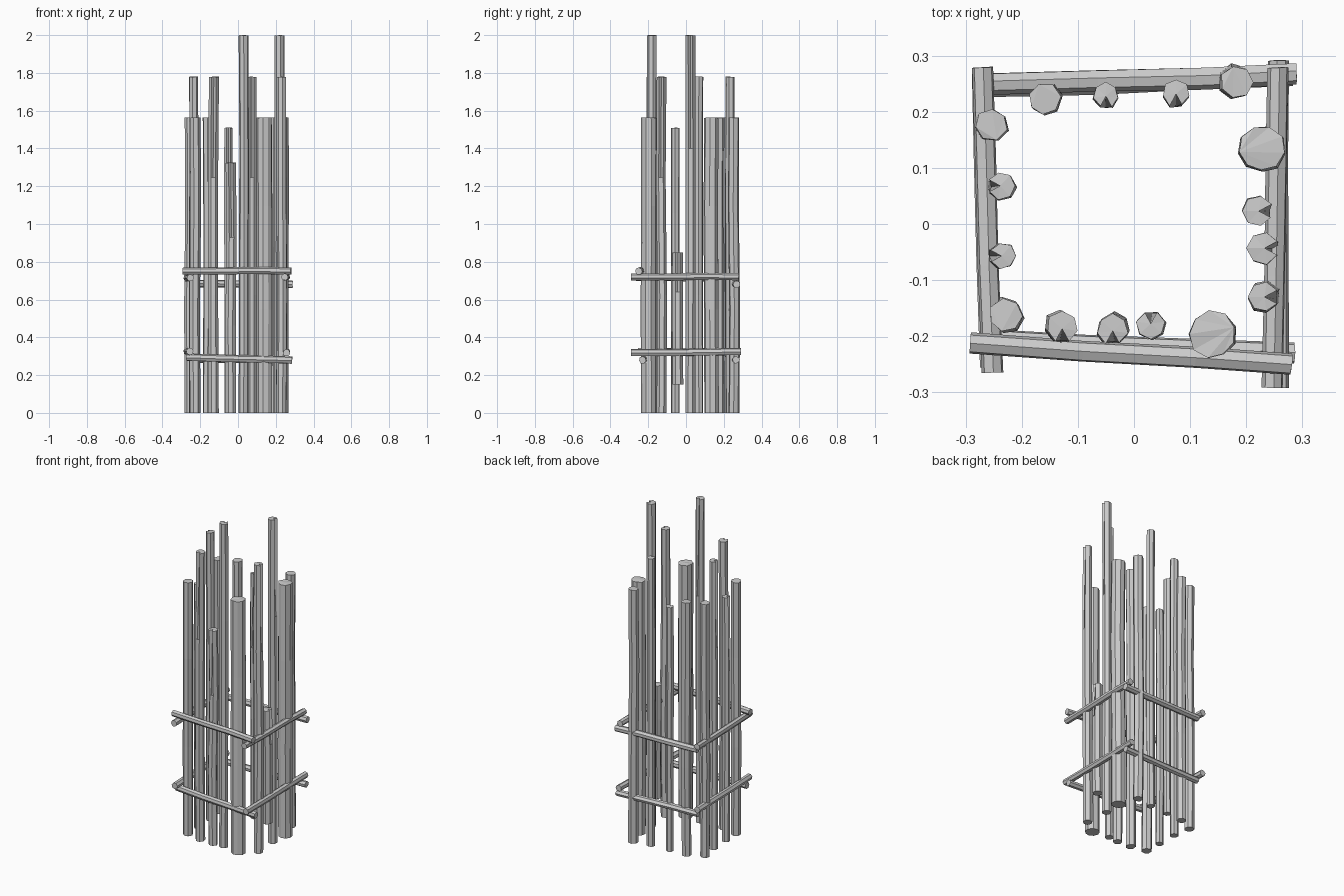
import bpy
import bmesh
import math
import random
from mathutils import Vector

cube = bpy.data.objects.get("Cube")
if cube:
    bpy.data.objects.remove(cube, do_unlink=True)

random.seed(4)

wood = bpy.data.materials.new("plain_grey")
wood.use_nodes = True
grey = (0.6, 0.6, 0.6, 1.0)
wood.diffuse_color = grey
wood.node_tree.nodes["Principled BSDF"].inputs["Base Color"].default_value = grey


def stick(name, start, end, radius, sides=7, crack=None, wobble=0.004):
    """Rough faceted stick; crack is the direction of a split at its far end."""
    start, end = Vector(start), Vector(end)
    axis = (end - start).normalized()
    side = axis.orthogonal().normalized() if abs(axis.z) < 0.9 else Vector((1, 0, 0))
    up = axis.cross(side)
    turn = random.uniform(0, math.tau) if crack is None else crack
    angles = [turn + math.tau * (i + 0.5) / sides for i in range(sides)]
    scales = [random.uniform(0.94, 1.04) for _ in angles]
    if crack is not None:
        angles.insert(0, turn)
        scales.insert(0, math.cos(math.pi / sides))

    bm = bmesh.new()
    rings = []
    for t in (0, 0.35, 0.7, 1):
        drift = Vector((0, 0, 0))
        if 0 < t < 1:
            drift = (side * random.uniform(-1, 1) + up * random.uniform(-1, 1)) * wobble
        centre = start.lerp(end, t) + drift
        ring = []
        for i, (a, s) in enumerate(zip(angles, scales)):
            r = radius * s * random.uniform(0.95, 1.02)
            if crack is not None and i == 0 and t == 1:
                r = radius * 0.1
            ring.append(bm.verts.new(centre + (side * math.cos(a) + up * math.sin(a)) * r))
        rings.append(ring)
    for low, high in zip(rings, rings[1:]):
        for i in range(len(low)):
            j = (i + 1) % len(low)
            bm.faces.new((low[i], low[j], high[j], high[i]))
    bm.faces.new(rings[0][::-1])

    # Uneven sawn end, fanned from one rim corner
    top = rings[-1]
    for v in top[1:]:
        v.co -= axis * random.uniform(0, 0.12) * radius
    for i in range(1, len(top) - 1):
        bm.faces.new((top[0], top[i], top[i + 1]))
    bmesh.ops.recalc_face_normals(bm, faces=bm.faces)

    mesh = bpy.data.meshes.new(name)
    bm.to_mesh(mesh)
    bm.free()
    mesh.materials.append(wood)
    obj = bpy.data.objects.new(name, mesh)
    bpy.context.collection.objects.link(obj)
    return obj


# Upright poles: x, y, radius, base height, top height, crack direction in quarter turns
POLES = {
    "back": [(-0.16, 0.223, 0.029, 0, 1.565, None), (-0.05, 0.23, 0.023, 0, 1.51, 3),
             (0.075, 0.234, 0.025, 0, 1.78, 3), (0.183, 0.253, 0.029, 0, 1.565, None)],
    "left": [(0.227, 0.135, 0.042, 0, 1.565, None), (0.22, 0.023, 0.027, 0, 2, 0),
             (0.23, -0.043, 0.029, 0.15, 0.85, 0), (0.23, -0.13, 0.028, 0, 1.78, 0)],
    "front": [(0.14, -0.197, 0.042, 0, 1.565, None), (0.03, -0.18, 0.026, 0, 2, 1),
              (-0.038, -0.188, 0.028, 0, 1.325, 3), (-0.128, -0.184, 0.029, 0, 1.78, 3)],
    "right": [(-0.228, -0.163, 0.03, 0, 1.565, None), (-0.234, -0.057, 0.024, 0, 1.51, 2),
              (-0.236, 0.068, 0.025, 0, 1.78, 2), (-0.255, 0.177, 0.029, 0, 1.565, None)],
}
for wall, poles in POLES.items():
    for n, (x, y, r, base, top, quarter) in enumerate(poles, 1):
        crack = None if quarter is None else quarter * math.pi / 2
        stick(f"{wall}_pole_{n}", (x, y, base), (x, y, top), r,
              sides=9 if r > 0.04 else 7, crack=crack)

# Two tiers of crossing rails
RAILS = {
    "front_upper_rail": ((-0.292, -0.212, 0.75), (0.282, -0.25, 0.75)),
    "front_lower_rail": ((-0.275, -0.205, 0.295), (0.287, -0.23, 0.28)),
    "back_upper_rail": ((-0.255, 0.25, 0.685), (0.29, 0.268, 0.68)),
    "back_lower_rail": ((-0.255, 0.245, 0.285), (0.285, 0.265, 0.28)),
    "left_upper_rail": ((0.247, -0.292, 0.72), (0.257, 0.28, 0.72)),
    "left_lower_rail": ((0.257, -0.292, 0.318), (0.257, 0.292, 0.325)),
    "right_upper_rail": ((-0.252, -0.265, 0.715), (-0.27, 0.28, 0.715)),
    "right_lower_rail": ((-0.255, -0.255, 0.325), (-0.27, 0.278, 0.325)),
}
for name, (a, b) in RAILS.items():
    stick(name, a, b, 0.02, sides=7, wobble=0.003)
